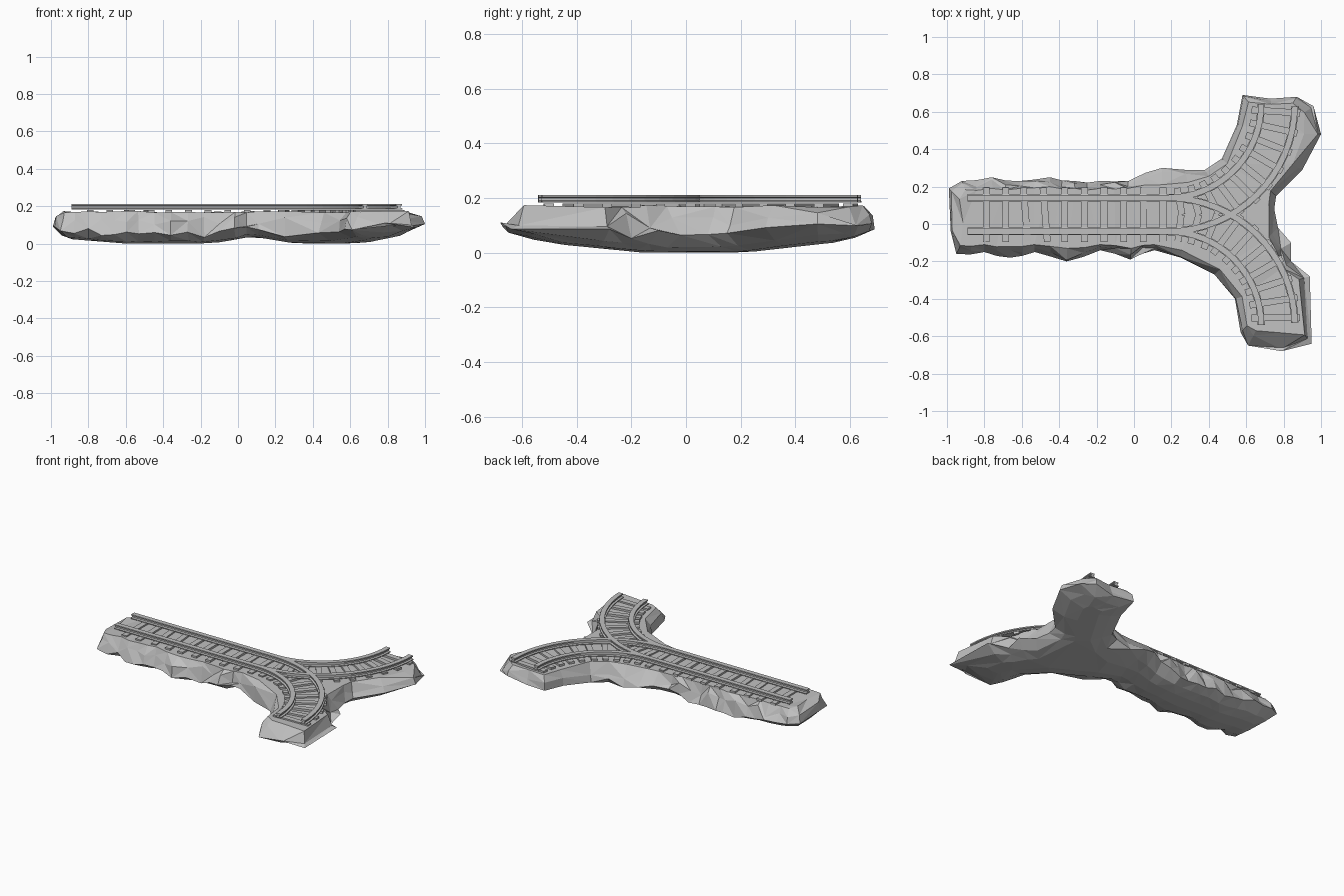
import bpy, bmesh, math, random
from mathutils import Vector, Matrix

random.seed(4)
cube = bpy.data.objects.get("Cube")
if cube:
    bpy.data.objects.remove(cube, do_unlink=True)

grey = bpy.data.materials.new("stone_grey")
grey.use_nodes = True
grey.diffuse_color = (0.53, 0.53, 0.53, 1)
grey.node_tree.nodes["Principled BSDF"].inputs["Base Color"].default_value = (0.53, 0.53, 0.53, 1)

MID = 0.05               # y of the track centre line
TURN = Vector((0.18, 0.64))  # centre of the left branch bend
RADIUS, HALF_GAUGE = 0.59, 0.09
START = -0.89


def finish(name, bm):
    bmesh.ops.recalc_face_normals(bm, faces=bm.faces)
    mesh = bpy.data.meshes.new(name)
    bm.to_mesh(mesh)
    bm.free()
    mesh.materials.append(grey)
    obj = bpy.data.objects.new(name, mesh)
    bpy.context.collection.objects.link(obj)
    return obj


def bend(radius, angle, side):
    """Point on a branch; side is 1 for the left branch, -1 for the right."""
    y = TURN.y - radius * math.cos(angle)
    return Vector((TURN.x + radius * math.sin(angle), MID + side * (y - MID)))


# Rock: outline in hundredths (x, y, inset of the flat top)
outline = [
    (-99, 19, 8), (-92, 23, 5), (-76, 25, 6), (-61, 23, 4), (-45, 25, 5),
    (-32, 23, 4), (-18, 23, 4), (-3, 23, 4), (15, 30, 9), (27, 29, 7), (38, 29, 4),
    (47, 35, 4), (55, 53, 3), (58, 69, 5), (73, 67, 3), (87, 68, 4),
    (96, 63, 6), (100, 48, 9), (90, 29, 6), (76, 15, 4), (75, 8, 4),
    (77, -2, 7), (84, -10, 9), (84, -20, 6), (94, -28, 6), (95, -64, 6),
    (79, -68, 10), (61, -65, 9), (57, -58, 5), (54, -40, 4), (43, -27, 4),
    (25, -18, 4), (11, -14, 3), (-2, -19, 6), (-18, -14, 3), (-36, -20, 7),
    (-53, -15, 4), (-66, -18, 6), (-80, -15, 4), (-95, -16, 5), (-98, -4, 8)]

# Break the long straight sides into smaller, rougher facets
rough = []
for (x, y, inset), (x2, y2, inset2) in zip(outline, outline[1:] + outline[:1]):
    rough.append((x, y, inset))
    if x < 20 and x2 < 20 and abs(x2 - x) > 8:
        rough.append(((x + x2) / 2, (y + y2) / 2 + random.uniform(-1, 1), (inset + inset2) / 2))

spine = [Vector((-0.85 + 0.05 * i, MID)) for i in range(21)]
for side in (1, -1):
    spine += [bend(RADIUS, math.radians(a), side) for a in range(0, 76, 5)]


def underside(p):
    waist = 0.035 * math.exp(-((p.x - 0.08) / 0.14) ** 2)
    tips = 0.08 * max(0, abs(p.x) - 0.6) + 0.08 * max(0, abs(p.y) - 0.2)
    return waist + tips


bm = bmesh.new()
rings = [[], [], [], [], []]
for x, y, inset in rough:
    p = Vector((x, y)) / 100
    core = min(spine, key=lambda s: (s - p).length)
    inward = (core - p).normalized() * inset / 100
    rim = p + inward
    shoulder = p + inward * random.uniform(0.1, 0.75)
    belly, keel = p.lerp(core, 0.35), p.lerp(core, 0.75)
    low = underside(belly)
    rings[0].append(bm.verts.new((*rim, random.uniform(0.165, 0.174))))
    rings[1].append(bm.verts.new((*shoulder, random.uniform(0.085, 0.15))))
    rings[2].append(bm.verts.new((*p, 0.025 + 1.2 * low + random.uniform(0, 0.04))))
    rings[3].append(bm.verts.new((*belly, low + random.uniform(0.006, 0.018))))
    rings[4].append(bm.verts.new((*keel, underside(keel))))
n = len(rough)
for upper, lower in zip(rings, rings[1:]):
    for i in range(n):
        j = (i + 1) % n
        a, b, c, d = upper[i], upper[j], lower[j], lower[i]
        if random.random() < 0.5:
            bm.faces.new((a, b, c))
            bm.faces.new((a, c, d))
        else:
            bm.faces.new((a, b, d))
            bm.faces.new((b, c, d))
caps = [bm.faces.new(rings[0]), bm.faces.new(rings[-1])]
bmesh.ops.triangulate(bm, faces=caps)
finish("rock_base", bm)

# Rails: I-shaped section swept along flat paths
half = [(0.02, 0.183), (0.02, 0.188), (0.008, 0.191), (0.008, 0.2), (0.016, 0.203), (0.016, 0.211)]
section = half + [(-w, z) for w, z in reversed(half)]


def rail(name, path):
    bm = bmesh.new()
    loops = []
    for i, p in enumerate(path):
        along = path[min(i + 1, len(path) - 1)] - path[max(i - 1, 0)]
        across = Vector((-along.y, along.x)).normalized()
        loops.append([bm.verts.new((*(p + across * w), z)) for w, z in section])
    for one, two in zip(loops, loops[1:]):
        for i in range(len(section)):
            j = (i + 1) % len(section)
            bm.faces.new((one[i], one[j], two[j], two[i]))
    bm.faces.new(loops[0])
    bm.faces.new(loops[-1])
    finish(name, bm)


STEPS = 16
for side, label in ((1, "left"), (-1, "right")):
    def arc(radius, last):
        return [bend(radius, math.radians(last) * i / STEPS, side) for i in range(STEPS + 1)]
    long_start = Vector((START, MID - side * HALF_GAUGE))
    rail(label + "_branch_long_rail", [long_start] + arc(RADIUS + HALF_GAUGE, 89))
    rail(label + "_branch_short_rail", arc(RADIUS - HALF_GAUGE, 90))

# Sleepers: thin planks laid across the track
bm = bmesh.new()


def sleeper(centre, length, angle):
    place = (Matrix.Translation((*centre, 0.172)) @ Matrix.Rotation(angle, 4, 'Z')
             @ Matrix.Diagonal((0.036, length, 0.016, 1)))
    bmesh.ops.create_cube(bm, size=1, matrix=place)


for i in range(10):
    sleeper((-0.79 + i * 0.105, MID), 0.29, random.choice((0, 0, 0.08, -0.08)))
for side in (1, -1):
    for i in range(10):
        a = math.radians(7 + i * 8.8)
        inner = RADIUS - 0.14
        outer = min(RADIUS + 0.12, RADIUS / math.cos(a))  # stop where the branches meet
        skew = random.choice((0, 0, 0.06, -0.06))
        sleeper(bend((inner + outer) / 2, a, side), outer - inner, side * a + skew)
finish("sleepers", bm)
